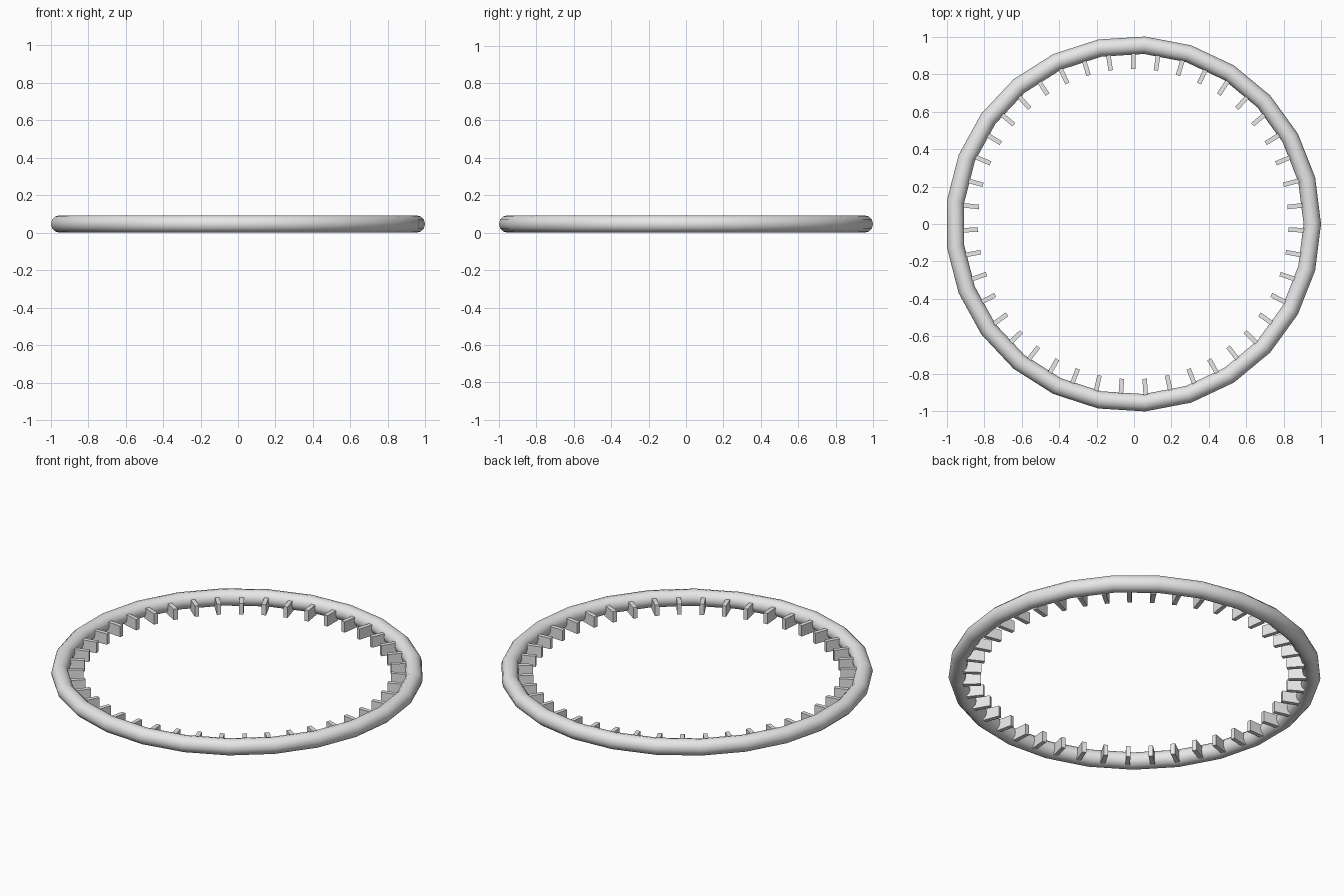
import bpy
import math
from mathutils import Matrix, Vector
import bmesh

cube = bpy.data.objects.get("Cube")
if cube:
    bpy.data.objects.remove(cube, do_unlink=True)

# Single grey finish
grey = bpy.data.materials.new("plain_grey")
grey.use_nodes = True
grey.diffuse_color = (0.8, 0.8, 0.8, 1)
grey.node_tree.nodes["Principled BSDF"].inputs["Base Color"].default_value = (0.8, 0.8, 0.8, 1)

TUBE = 0.0465
OUTER = 1.002
CENTRE_X = -0.004
TEETH = 43

# Round tube ring with a faceted outline
bpy.ops.mesh.primitive_torus_add(
    major_segments=25, minor_segments=12,
    major_radius=OUTER - TUBE, minor_radius=TUBE,
    location=(CENTRE_X, 0, TUBE))
ring = bpy.context.object
ring.name = "outer_ring"
ring.data.materials.append(grey)
bpy.ops.object.shade_smooth_by_angle(angle=math.radians(60))

# Inward teeth, evenly spaced and starting at the back
INNER_R, ROOT_R = 0.828, 0.925
BOTTOM, TOP = 0.002, 0.066
WIDTH = 0.024
size = Vector((ROOT_R - INNER_R, WIDTH, TOP - BOTTOM))
middle = Vector(((ROOT_R + INNER_R) / 2, 0, (TOP + BOTTOM) / 2))

bm = bmesh.new()
for i in range(TEETH):
    turn = Matrix.Rotation(math.pi / 2 + math.tau * i / TEETH, 4, "Z")
    place = turn @ Matrix.Translation(middle) @ Matrix.Diagonal(size).to_4x4()
    bmesh.ops.create_cube(bm, size=1, matrix=place)
mesh = bpy.data.meshes.new("inner_teeth")
bm.to_mesh(mesh)
bm.free()
mesh.materials.append(grey)
teeth = bpy.data.objects.new("inner_teeth", mesh)
teeth.location.x = CENTRE_X
bpy.context.collection.objects.link(teeth)
